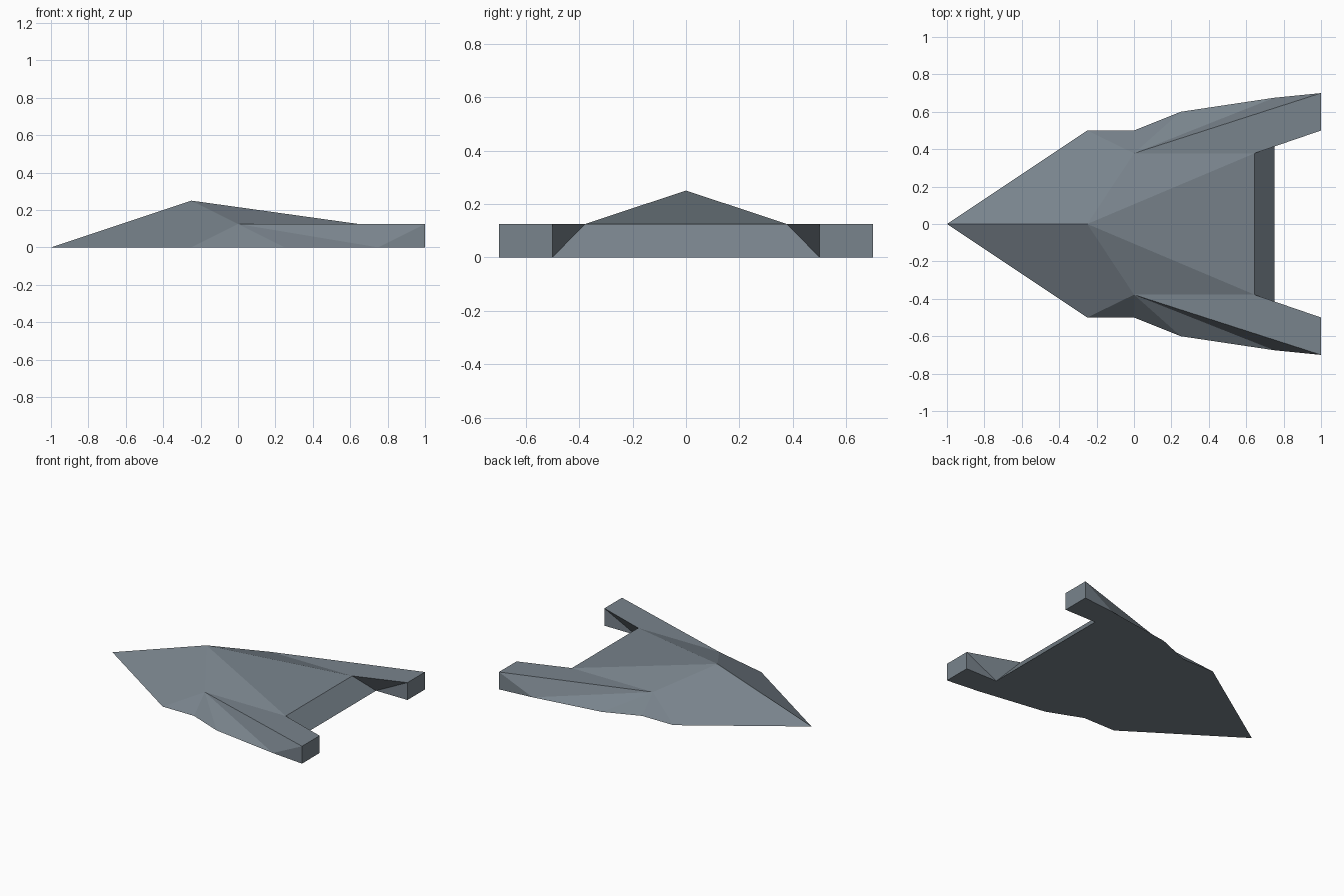
import bpy, bmesh

if "Cube" in bpy.data.objects:
    bpy.data.objects.remove(bpy.data.objects["Cube"])

# Key points of one half of the hull (y >= 0)
POINTS = {
    "nose": (-1, 0, 0), "peak": (-0.25, 0, 0.25),
    # lower outline, front to back
    "low1": (-0.25, 0.5, 0), "low2": (0, 0.5, 0), "low3": (0.25, 0.6, 0),
    "low4": (0.75, 0.675, 0), "low5": (1, 0.7, 0),
    # shoulder and rear deck edge
    "shoulder": (0, 0.378, 0.125),
    "deck": (0.645, 0.378, 0.125), "deck_mid": (0.645, 0, 0.125),
    # prong end and the notch between the prongs
    "tip_out": (1, 0.7, 0.125), "tip_in": (1, 0.5, 0.125), "tip_base": (1, 0.5, 0),
    "notch": (0.75, 0.5, 0), "notch_mid": (0.75, 0, 0),
}
FACES = [
    "nose peak shoulder low1",                 # front slope
    "peak deck shoulder", "peak deck_mid deck",  # upper deck
    "shoulder low1 low2", "shoulder low2 low3",  # side facets
    "shoulder low3 low4", "shoulder low4 tip_out", "low4 low5 tip_out",
    "shoulder tip_out tip_in deck",            # prong top
    "tip_out low5 tip_base tip_in",            # prong end
    "tip_in tip_base notch", "tip_in notch deck",  # prong inner side
    "deck notch notch_mid deck_mid",           # rear slope
    "nose low1 low2 low3 low4 low5 tip_base notch notch_mid",  # underside
]

# Build the half, mirror it and close the seam
bm = bmesh.new()
verts = {name: bm.verts.new(co) for name, co in POINTS.items()}
for names in FACES:
    bm.faces.new([verts[n] for n in names.split()])
bmesh.ops.mirror(bm, geom=bm.verts[:] + bm.edges[:] + bm.faces[:],
                 axis='Y', merge_dist=0.0005)
bmesh.ops.remove_doubles(bm, verts=bm.verts[:], dist=0.0005)
bmesh.ops.recalc_face_normals(bm, faces=bm.faces[:])

mesh = bpy.data.meshes.new("hull")
bm.to_mesh(mesh)
bm.free()

# Single blue-grey hull colour
grey = bpy.data.materials.new("blue grey")
grey.diffuse_color = (0.19, 0.228, 0.262, 1)
grey.use_nodes = True
grey.node_tree.nodes["Principled BSDF"].inputs["Base Color"].default_value = grey.diffuse_color
mesh.materials.append(grey)
hull = bpy.data.objects.new("hull", mesh)
bpy.context.collection.objects.link(hull)
